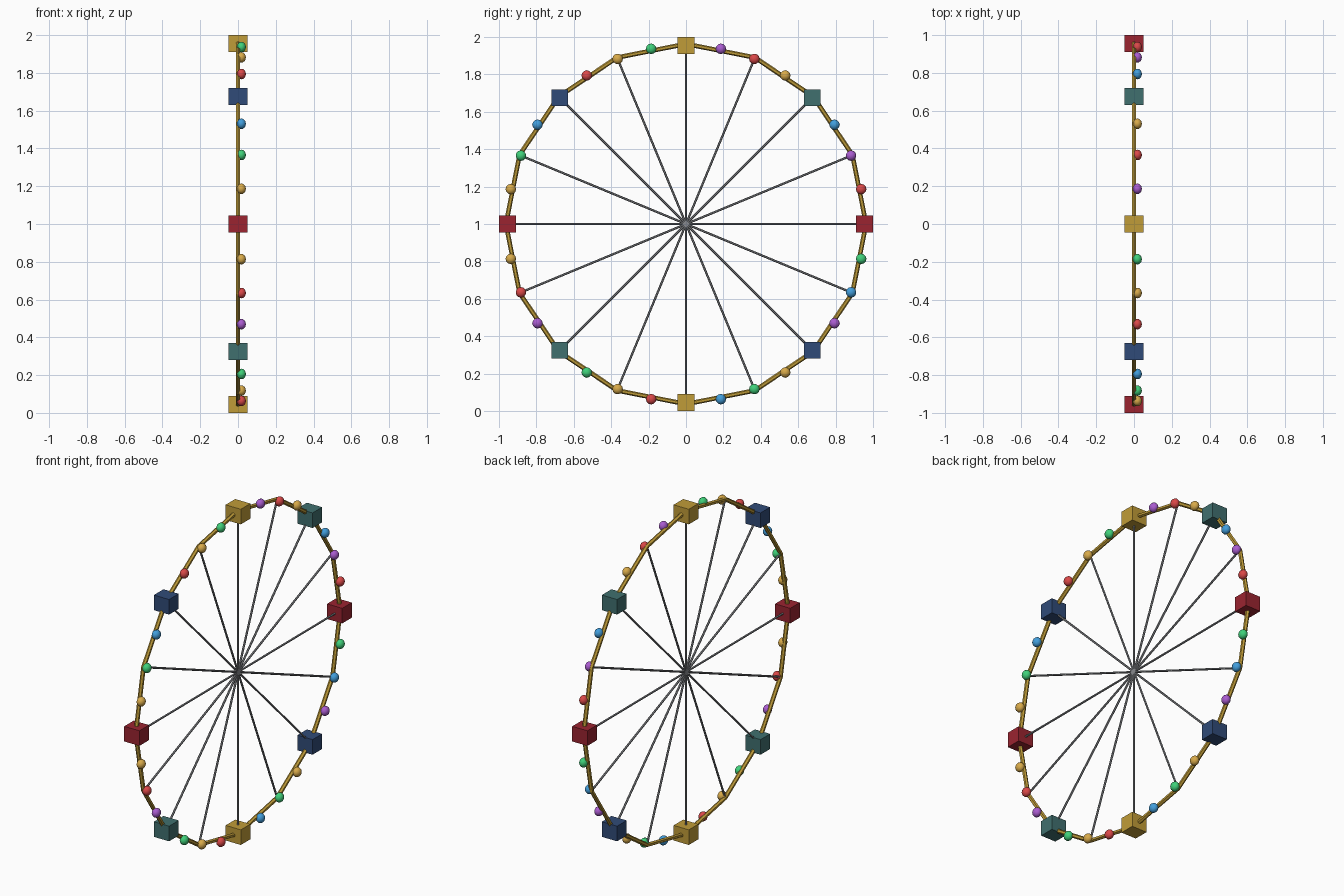
import bpy, math
from mathutils import Matrix, Vector

cube = bpy.data.objects.get("Cube")
if cube:
    bpy.data.objects.remove(cube, do_unlink=True)


def material(name, hex_code):
    """Flat material from an sRGB hex code, stored as linear values."""
    def linear(c):
        return c / 12.92 if c <= 0.04045 else ((c + 0.055) / 1.055) ** 2.4
    rgb = [linear(int(hex_code[i:i + 2], 16) / 255) for i in (0, 2, 4)]
    mat = bpy.data.materials.new(name)
    mat.use_nodes = True
    mat.diffuse_color = (*rgb, 1)
    bsdf = next(n for n in mat.node_tree.nodes if n.type == 'BSDF_PRINCIPLED')
    bsdf.inputs["Base Color"].default_value = (*rgb, 1)
    return mat


brass = material("brass", "C09C38")
steel = material("grey steel", "888A8E")
cabin_colors = [material("cabin red", "9B2430"), material("cabin teal", "40706F"),
                brass, material("cabin navy", "304B78")]
bulb_colors = [material("bulb amber", "D8AA4A"), material("bulb red", "DA4848"),
               material("bulb purple", "AA5CD0"), material("bulb blue", "429EDC"),
               material("bulb green", "40D07A")]

HUB = Vector((0, 0, 1))
RADIUS = 0.955


def on_wheel(angle, radius=RADIUS, x=0):
    return HUB + Vector((x, radius * math.cos(angle), radius * math.sin(angle)))


def finish(name, mat):
    obj = bpy.context.object
    obj.name = name
    obj.data.materials.append(mat)
    return obj


# Sixteen-sided rim, standing in the YZ plane
bpy.ops.mesh.primitive_torus_add(major_segments=16, minor_segments=6,
                                 major_radius=0.963, minor_radius=0.0125,
                                 location=HUB, rotation=(0, math.pi / 2, 0))
finish("rim", brass)

# Spokes from the hub to each rim corner
for i in range(16):
    angle = math.tau * i / 16
    bpy.ops.mesh.primitive_cylinder_add(vertices=6, radius=0.006, depth=RADIUS,
                                        location=on_wheel(angle, RADIUS / 2),
                                        rotation=(angle - math.pi / 2, 0, 0))
    finish(f"spoke_{i + 1}", steel)

# Upright cabins on every second spoke
for i in range(8):
    bpy.ops.mesh.primitive_cube_add(size=1, location=on_wheel(math.tau * i / 8))
    cabin = finish(f"cabin_{i + 1}", cabin_colors[i % 4])
    cabin.data.transform(Matrix.Diagonal((0.1, 0.09, 0.09, 1)))

# Coloured bulbs on the left face of the rim, between the cabins
for i in range(-15, 17):
    if i % 4 == 0:
        continue
    bpy.ops.mesh.primitive_uv_sphere_add(segments=12, ring_count=8, radius=0.028,
                                         location=on_wheel(math.tau * i / 32, x=0.018))
    bulb = finish(f"bulb_{i + 16}", bulb_colors[i % 5])
    bulb.data.transform(Matrix.Diagonal((0.85, 1, 1, 1))
                        @ Matrix.Rotation(math.pi / 2, 4, 'Y'))
    bpy.ops.object.shade_smooth()
